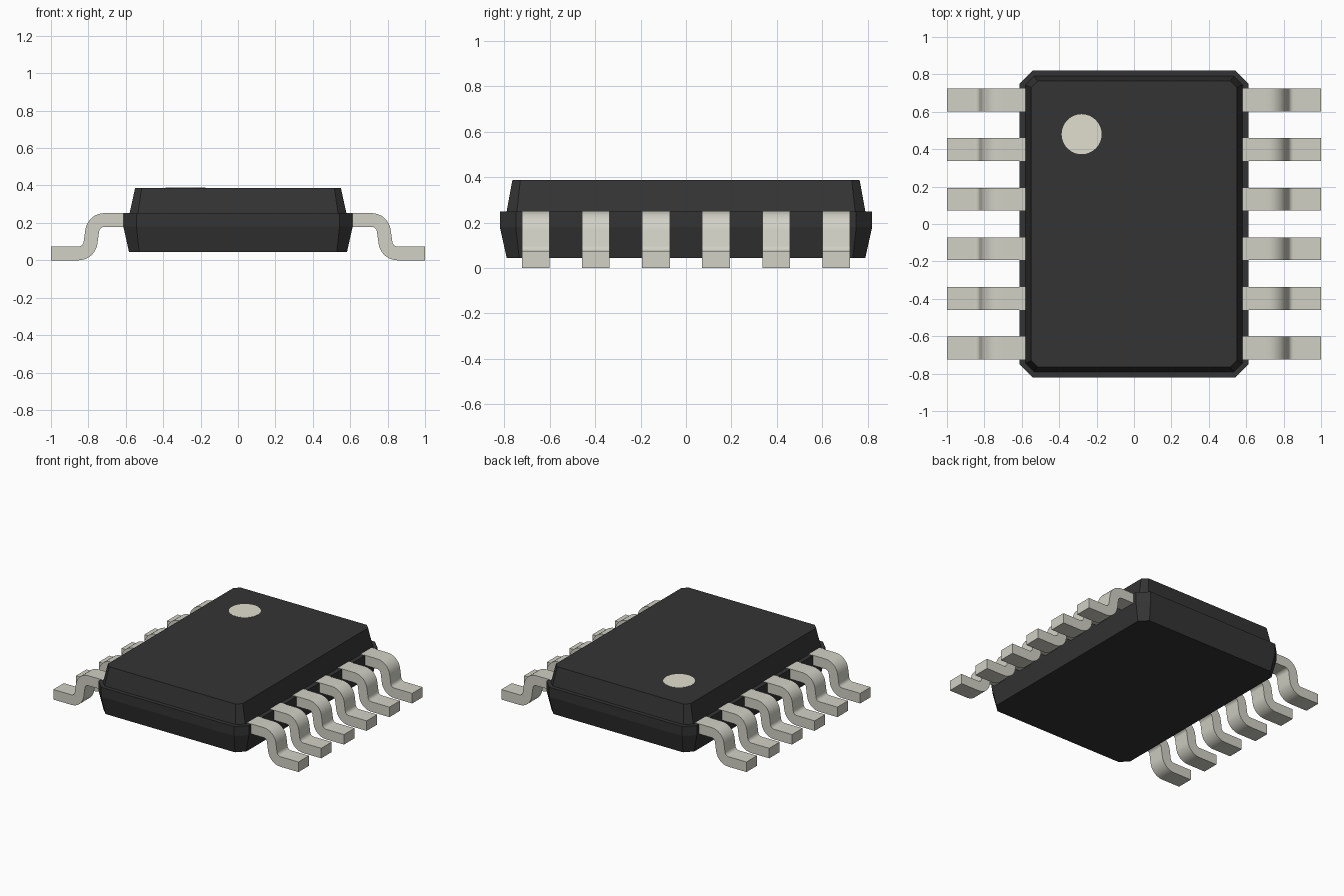
import bpy, bmesh, math

if "Cube" in bpy.data.objects:
    bpy.data.objects.remove(bpy.data.objects["Cube"])


def make_material(name, rgb):
    mat = bpy.data.materials.new(name)
    mat.use_nodes = True
    mat.diffuse_color = (*rgb, 1)
    bsdf = next(n for n in mat.node_tree.nodes if n.type == 'BSDF_PRINCIPLED')
    bsdf.inputs["Base Color"].default_value = (*rgb, 1)
    return mat


black = make_material("black plastic", (0.034, 0.034, 0.034))
metal = make_material("lead metal", (0.64, 0.635, 0.56))
paint = make_material("marker paint", (0.75, 0.74, 0.62))


def finish(bm, name, mat):
    bmesh.ops.recalc_face_normals(bm, faces=bm.faces)
    mesh = bpy.data.meshes.new(name)
    bm.to_mesh(mesh)
    bm.free()
    mesh.materials.append(mat)
    obj = bpy.data.objects.new(name, mesh)
    bpy.context.collection.objects.link(obj)
    return obj


def loft(bm, rings):
    """Skin closed loops of equal length and cap both ends."""
    loops = [[bm.verts.new(p) for p in ring] for ring in rings]
    n = len(loops[0])
    for a, b in zip(loops, loops[1:]):
        for i in range(n):
            bm.faces.new((a[i], a[(i + 1) % n], b[(i + 1) % n], b[i]))
    bm.faces.new(loops[0])
    bm.faces.new(loops[-1])


def chamfered(hx, hy, c, z):
    return [(hx, -hy + c, z), (hx, hy - c, z), (hx - c, hy, z), (-hx + c, hy, z),
            (-hx, hy - c, z), (-hx, -hy + c, z), (-hx + c, -hy, z), (hx - c, -hy, z)]


# Moulded body: tapered base, upright band, ledge, tapered lid
bm = bmesh.new()
loft(bm, [chamfered(*r) for r in (
    (0.583, 0.79, 0.055, 0.045),
    (0.613, 0.82, 0.07, 0.18),
    (0.613, 0.82, 0.07, 0.25),
    (0.58, 0.79, 0.045, 0.25),
    (0.55, 0.765, 0.035, 0.387))])
finish(bm, "body", black)

# Pin one marker disc
bm = bmesh.new()
bmesh.ops.create_cone(bm, cap_ends=True, segments=32, radius1=0.107, radius2=0.107, depth=0.002)
bmesh.ops.translate(bm, verts=bm.verts, vec=(-0.28, 0.48, 0.387))
finish(bm, "pin_one_marker", paint)

# Gull-wing lead: centreline of two opposed bends, thickened to a strip
HALF_T, HALF_W = 0.037, 0.061
TOP_Z, FOOT_Z, RADIUS, BEND = 0.215, 0.037, 0.065, math.radians(82)
STEPS = 8
drop = TOP_Z - FOOT_Z - 2 * RADIUS * (1 - math.cos(BEND))
run = 2 * RADIUS * math.sin(BEND) + drop / math.tan(BEND)
x0 = 0.715
x1 = x0 + run
angles = [BEND * i / STEPS for i in range(STEPS + 1)]
path = [(0.56, TOP_Z, 0)]
path += [(x0 + RADIUS * math.sin(a), TOP_Z - RADIUS * (1 - math.cos(a)), a) for a in angles]
path += [(x1 - RADIUS * math.sin(a), FOOT_Z + RADIUS * (1 - math.cos(a)), a) for a in reversed(angles)]
path += [(1.0, FOOT_Z, 0)]

sections = []
for x, z, a in path:
    dx, dz = HALF_T * math.sin(a), HALF_T * math.cos(a)
    sections.append([(x + dx, -HALF_W, z + dz), (x + dx, HALF_W, z + dz),
                     (x - dx, HALF_W, z - dz), (x - dx, -HALF_W, z - dz)])
bm = bmesh.new()
loft(bm, sections)
first = finish(bm, "left_lead_1", metal)
bpy.ops.object.select_all(action='DESELECT')
first.select_set(True)
bpy.context.view_layer.objects.active = first
bpy.ops.object.shade_smooth_by_angle(angle=math.radians(30))

# Six leads on each long side
PITCH = 0.265
for side, turn in (("left", 0), ("right", math.pi)):
    for i in range(6):
        lead = first
        if (side, i) != ("left", 0):
            lead = bpy.data.objects.new(f"{side}_lead_{i + 1}", first.data)
            bpy.context.collection.objects.link(lead)
        lead.location.y = (i - 2.5) * PITCH
        lead.rotation_euler.z = turn
